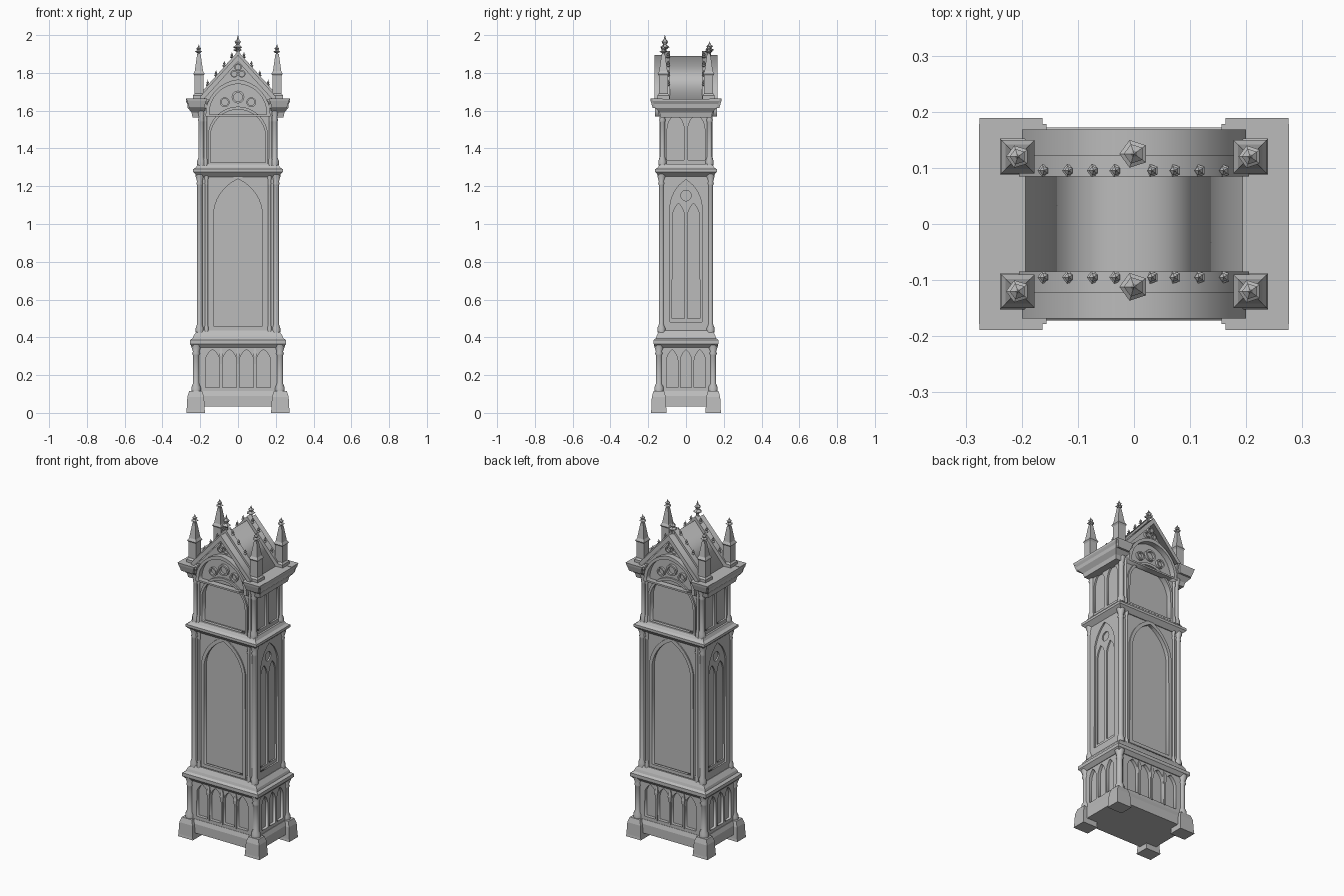
import bpy, bmesh, math
from mathutils import Vector

if "Cube" in bpy.data.objects:
    bpy.data.objects.remove(bpy.data.objects["Cube"])

stone = bpy.data.materials.new("grey_stone")
stone.use_nodes = True
GREY = (0.5, 0.5, 0.5, 1)
stone.diffuse_color = GREY
stone.node_tree.nodes["Principled BSDF"].inputs["Base Color"].default_value = GREY
SIGNS = (-1, 1)
CORNERS = [(sx, sy) for sx in SIGNS for sy in SIGNS]


def add(name, mesh, loc=(0, 0, 0), rot=(0, 0, 0)):
    ob = bpy.data.objects.new(name, mesh)
    ob.location, ob.rotation_euler = loc, rot
    mesh.materials.clear()
    mesh.materials.append(stone)
    bpy.context.collection.objects.link(ob)
    return ob


def stack(name, levels, x=0, y=0, sides=4):
    """Loft of rectangles (half x, half y, z), or of rings when sides > 4."""
    bm = bmesh.new()
    rings = []
    for hx, hy, z in levels:
        k = math.sqrt(2) if sides == 4 else 1
        angles = [math.tau * (i + 0.5) / sides for i in range(sides)]
        rings.append([bm.verts.new((hx * k * math.cos(a), hy * k * math.sin(a), z)) for a in angles])
    for low, high in zip(rings, rings[1:]):
        for i in range(sides):
            j = (i + 1) % sides
            bm.faces.new((low[i], low[j], high[j], high[i]))
    bm.faces.new(rings[0][::-1])
    bm.faces.new(rings[-1])
    mesh = bpy.data.meshes.new(name)
    bm.to_mesh(mesh)
    bm.free()
    return add(name, mesh, (x, y, 0))


def plate(name, loops, d0, d1, side=False):
    """Upright plate with holes, on both opposite faces, from depth d0 to d1."""
    curve = bpy.data.curves.new(name, 'CURVE')
    curve.dimensions, curve.fill_mode = '2D', 'BOTH'
    curve.extrude = abs(d1 - d0) / 2
    for loop in loops:
        spline = curve.splines.new('POLY')
        spline.points.add(len(loop) - 1)
        for p, (u, v) in zip(spline.points, loop):
            p.co = (u, v, 0, 1)
        spline.use_cyclic_u = True
    tmp = bpy.data.objects.new(name, curve)
    bpy.context.collection.objects.link(tmp)
    graph = bpy.context.evaluated_depsgraph_get()
    mesh = bpy.data.meshes.new_from_object(tmp.evaluated_get(graph))
    bpy.data.objects.remove(tmp)
    mid = (d0 + d1) / 2
    for s in SIGNS:
        loc = (s * mid, 0, 0) if side else (0, s * mid, 0)
        rot = (math.pi / 2, 0, math.pi / 2 if side else 0)
        add(name, mesh.copy(), loc, rot)


def arch(w, z0, spring, apex, c=0, n=8):
    """Closed outline of a round or pointed arch centred on c."""
    h = apex - spring
    r = (w * w + h * h) / (2 * w)
    end = math.asin(min(1, h / r))
    half = [(w - r + r * math.cos(end * i / n), spring + r * math.sin(end * i / n)) for i in range(n)]
    left = [(c - x, z) for x, z in half]
    return [(c - w, z0), (c + w, z0)] + [(c + x, z) for x, z in half[1:]] + [(c, apex)] + left[:0:-1]


def rect(w, z0, z1):
    return [(-w, z0), (w, z0), (w, z1), (-w, z1)]


def circle(r, c, z, n=12):
    return [(c + r * math.cos(math.tau * i / n), z + r * math.sin(math.tau * i / n)) for i in range(n)]


def chevron(w, eave, peak, t):
    return [(-w, eave), (0, peak), (w, eave), (w, eave - t), (0, peak - t), (-w, eave - t)]


def column(name, x, y, z0, z1, r):
    """Round shaft with flared base and capital."""
    prof = [(1.5, z0), (1.5, z0 + .025), (1, z0 + .045), (1, z1 - .06),
            (1.25, z1 - .05), (1, z1 - .04), (1.6, z1 - .01), (1.6, z1)]
    stack(name, [(r * k, r * k, z) for k, z in prof], x, y, 8)


# Plinth and flared feet
stack("plinth_rail", [(.245, .16, .035), (.245, .16, .09), (.235, .152, .115)])
for sx, sy in CORNERS:
    stack("foot", [(.05, .042, 0), (.048, .04, .015), (.044, .037, .085), (.034, .028, .115)],
          sx * .224, sy * .144)

# Base cabinet with lancet arcades
stack("base_core", [(.215, .13, .1), (.215, .13, .37)])
plate("base_front_arcade", [rect(.215, .105, .37)] +
      [arch(.038, .135, .27, .335, c) for c in (-.135, -.045, .045, .135)], .128, .15)
plate("base_side_arcade", [rect(.13, .105, .37)] +
      [arch(.03, .135, .27, .335, c) for c in (-.073, 0, .073)], .213, .232, True)
for c in (-.09, 0, .09):
    for s in SIGNS:
        stack("base_mullion", [(.005, .006, .13), (.005, .006, .26), (.012, .01, .3), (.004, .004, .34)],
              c, s * .15)
for sx, sy in CORNERS:
    column("base_column", sx * .222, sy * .143, .11, .365, .018)

# Moulding between base and trunk
stack("base_cornice", [(.235, .155, .345), (.255, .172, .365), (.255, .172, .385), (.24, .16, .395),
                       (.235, .155, .41), (.215, .142, .435)])

# Trunk with pointed door and side tracery
stack("trunk_core", [(.195, .115, .42), (.195, .115, 1.27)])
plate("trunk_front_frame", [rect(.205, .42, 1.27), arch(.133, .455, 1.04, 1.245)], .113, .135)
plate("door_moulding", [arch(.15, .44, 1.04, 1.262), arch(.13, .46, 1.04, 1.238)], .125, .142)
plate("trunk_side_frame", [rect(.13, .42, 1.27), arch(.085, .48, 1.08, 1.235)], .193, .212, True)
plate("trunk_side_tracery", [arch(.085, .48, 1.08, 1.235), arch(.033, .5, 1.03, 1.11, -.04),
                             arch(.033, .5, 1.03, 1.11, .04), circle(.028, 0, 1.15)], .193, .203, True)
for sx, sy in CORNERS:
    column("trunk_column", sx * .203, sy * .13, .425, 1.265, .015)
    column("trunk_inner_shaft", sx * .167, sy * .135, .425, 1.265, .008)

# Moulding between trunk and hood
stack("hood_sill", [(.21, .14, 1.25), (.238, .163, 1.275), (.238, .163, 1.29),
                    (.222, .148, 1.3), (.212, .137, 1.318)])

# Hood with round arched faces
stack("hood_core", [(.19, .105, 1.3), (.19, .105, 1.65)])
face = [(-.19, 1.3), (.19, 1.3), (.19, 1.66), (0, 1.88), (-.19, 1.66)]
plate("hood_face", [face, arch(.148, 1.32, 1.46, 1.61)], .1, .13)
plate("face_arch_ring", [arch(.16, 1.315, 1.46, 1.622), arch(.146, 1.325, 1.46, 1.606)], .12, .14)
plate("hood_side_frame", [rect(.125, 1.3, 1.62), arch(.045, 1.34, 1.5, 1.58, -.055),
                          arch(.045, 1.34, 1.5, 1.58, .055)], .188, .2, True)
for sx, sy in CORNERS:
    column("hood_column", sx * .195, sy * .125, 1.31, 1.6, .015)
    column("hood_inner_shaft", sx * .172, sy * .133, 1.31, 1.6, .008)

# Broken cornice at each end
for s in SIGNS:
    stack("hood_cornice", [(.025, .135, 1.565), (.03, .14, 1.59), (.05, .165, 1.615),
                           (.052, .168, 1.635), (.06, .178, 1.65), (.06, .178, 1.662)], s * .216)
for sx, sy in CORNERS:
    stack("cornice_block", [(.04, .02, 1.615), (.05, .03, 1.65), (.056, .032, 1.664)],
          sx * .219, sy * .157)

# Gables: arched hood moulding, tracery rings and raking copings
plate("gable_arch", [arch(.172, 1.57, 1.575, 1.765), arch(.152, 1.58, 1.585, 1.742)], .125, .163)
for r, c, z in ((.034, 0, 1.672), (.026, -.07, 1.645), (.026, .07, 1.645),
                (.02, -.02, 1.795), (.02, .02, 1.795), (.02, 0, 1.83)):
    plate("tracery_ring", [circle(r, c, z), circle(r * .68, c, z)], .125, .145)
plate("gable_coping", [chevron(.2, 1.675, 1.895, .035)], .12, .168)
plate("gable_crest", [chevron(.205, 1.685, 1.915, .05)], .085, .122)
stack("attic", [(.185, .12, 1.64), (.185, .12, 1.662)])
roof = plate("roof", [[(-.195, 1.66), (.195, 1.66), (0, 1.89)]], 0, .11)


def finial(name, x, y, z0, z1, r):
    """Faceted bud on a thin neck."""
    h = z1 - z0
    prof = [(.35, 0), (.3, .3), (1, .42), (.35, .54), (.7, .68), (.25, .8), (.03, 1)]
    stack(name, [(r * k, r * k, z0 + h * t) for k, t in prof], x, y, 5)


# Gable finials and crockets
finial("front_finial", 0, -.112, 1.89, 2.0, .026)
finial("back_finial", 0, .125, 1.89, 1.965, .026)
for sx, sy in CORNERS:
    for t in (.2, .42, .64, .84):
        finial("crocket", sx * .2 * (1 - t), sy * .095, 1.67 + .23 * t, 1.718 + .23 * t, .012)

# Corner pinnacles
for sx, sy in CORNERS:
    x, y = sx * .207, sy * .12
    stack("pinnacle", [(.032, .032, 1.655), (.032, .032, 1.68), (.024, .024, 1.69), (.024, .024, 1.785),
                       (.03, .03, 1.795), (.022, .022, 1.81), (.009, .009, 1.9)], x, y)
    finial("pinnacle_bud", x, y, 1.885, 1.95, .021)

# Soft shading on the shafts only
bpy.ops.object.select_all(action='DESELECT')
for ob in bpy.context.collection.objects:
    if "column" in ob.name or "shaft" in ob.name:
        ob.select_set(True)
        bpy.context.view_layer.objects.active = ob
bpy.ops.object.shade_smooth_by_angle(angle=math.radians(50))
